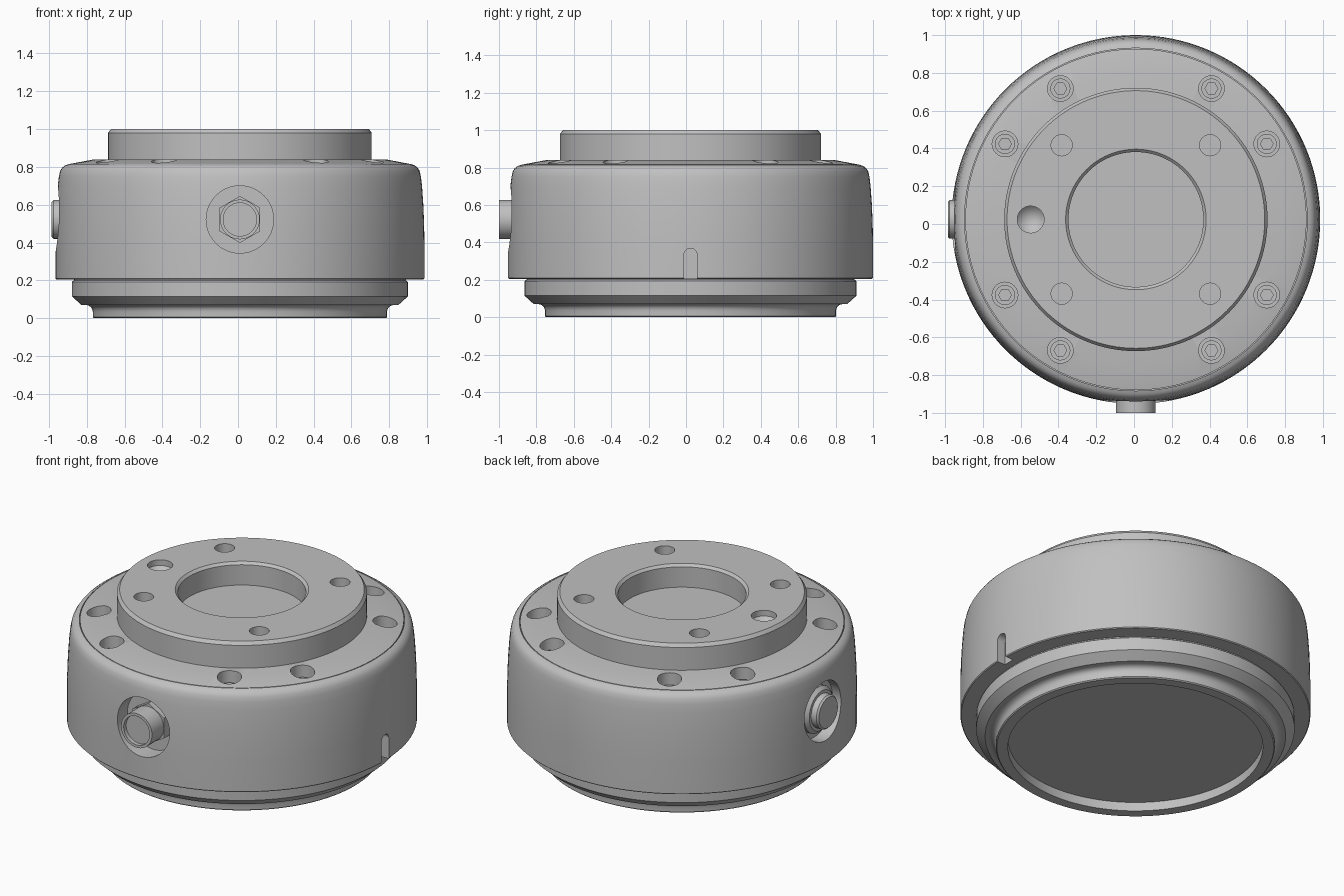
import bpy, bmesh
from math import pi, radians
from mathutils import Matrix, Vector

cube = bpy.data.objects.get("Cube")
if cube:
    bpy.data.objects.remove(cube, do_unlink=True)

CX, CY = 0.01, 0.024          # main axis of the device
PORT_Z = 0.522

metal = bpy.data.materials.new("satin grey metal")
metal.use_nodes = True
GREY = (0.53, 0.53, 0.53, 1)
metal.diffuse_color = GREY
metal.node_tree.nodes["Principled BSDF"].inputs["Base Color"].default_value = GREY


def make_object(name, bm):
    bmesh.ops.recalc_face_normals(bm, faces=bm.faces)
    mesh = bpy.data.meshes.new(name)
    bm.to_mesh(mesh)
    bm.free()
    mesh.materials.append(metal)
    ob = bpy.data.objects.new(name, mesh)
    bpy.context.collection.objects.link(ob)
    return ob


def lathe(name, profile, matrix=None, steps=128):
    """Revolve (radius, height) points about z, then place with a matrix."""
    bm = bmesh.new()
    verts = [bm.verts.new((r, 0, z)) for r, z in profile]
    edges = [bm.edges.new(pair) for pair in zip(verts, verts[1:])]
    bmesh.ops.spin(bm, geom=verts + edges, axis=(0, 0, 1), cent=(0, 0, 0),
                   angle=2 * pi, steps=steps, use_merge=True)
    bmesh.ops.remove_doubles(bm, verts=bm.verts, dist=1e-5)
    bmesh.ops.transform(bm, matrix=matrix or Matrix.Translation((CX, CY, 0)), verts=bm.verts)
    return make_object(name, bm)


def rod(name, r, z0, z1, matrix, sides=32):
    return lathe(name, [(0, z0), (r, z0), (r, z1), (0, z1)], matrix, sides)


def at(x, y):
    return Matrix.Translation((CX + x, CY + y, 0))


def cut(target, cutters):
    """Subtract the cutters, bake the result and remove them."""
    for c in cutters:
        c.hide_render = True
        mod = target.modifiers.new("cut", 'BOOLEAN')
        mod.operation, mod.solver, mod.object = 'DIFFERENCE', 'EXACT', c
    bpy.context.view_layer.update()
    deps = bpy.context.evaluated_depsgraph_get()
    baked = bpy.data.meshes.new_from_object(target.evaluated_get(deps))
    target.modifiers.clear()
    target.data = baked
    for c in cutters:
        bpy.data.objects.remove(c, do_unlink=True)


# Outward-pointing frames for the side ports: local z runs radially outwards
front_port = Matrix.Translation((CX, CY, PORT_Z)) @ Matrix.Rotation(pi / 2, 4, 'X')
side_port = Matrix.Translation((CX, CY, PORT_Z)) @ Matrix.Rotation(-pi / 2, 4, 'Y')

# Stepped base with a recessed underside
lathe("base_ring", [(0, 0.054), (0.711, 0.054), (0.711, 0), (0.772, 0), (0.778, 0.006),
                    (0.778, 0.035), (0.781, 0.048), (0.788, 0.059), (0.8, 0.067),
                    (0.815, 0.07), (0.838, 0.07), (0.888, 0.115), (0.888, 0.192),
                    (0.878, 0.2), (0.878, 0.22), (0, 0.22)])

# Main housing with a rounded shoulder
housing = lathe("housing", [(0, 0.205), (0.971, 0.205), (0.976, 0.21), (0.976, 0.4),
                            (0.974, 0.5), (0.97, 0.6), (0.963, 0.7), (0.957, 0.75),
                            (0.95, 0.78), (0.939, 0.797), (0.924, 0.808), (0.907, 0.814),
                            (0.907, 0.74), (0, 0.74)])
notch_frame = Matrix.Translation((CX, CY, 0.333)) @ Matrix.Rotation(pi / 2, 4, 'Y')
notch_round = rod("notch_cutter", 0.035, 0.92, 1.1, notch_frame)
bm = bmesh.new()
bmesh.ops.create_cube(bm, size=1, matrix=Matrix.LocRotScale(
    Vector((CX + 1.01, CY, 0.233)), None, Vector((0.18, 0.07, 0.2))))
notch_slot = make_object("notch_slot_cutter", bm)
cut(housing, [rod("port_cutter", 0.178, 0.86, 1.1, front_port, 64),
              rod("port_cutter", 0.178, 0.9, 1.1, side_port, 64),
              notch_round, notch_slot])

# Gently sloped lid with eight counterbored screws
lid = lathe("lid", [(0, 0.74), (0.903, 0.74), (0.903, 0.815), (0.77, 0.84), (0, 0.84)])
screw_spots = [(sx * a, sy * b) for a, b in ((0.4, 0.693), (0.693, 0.4))
               for sx in (-1, 1) for sy in (-1, 1)]
cut(lid, [rod("bore_cutter", 0.068, 0.755, 0.9, at(*p)) for p in screw_spots])
for i, p in enumerate(screw_spots):
    head = rod(f"screw_{i + 1}", 0.053, 0.75, 0.773, at(*p))
    cut(head, [rod("socket_cutter", 0.034, 0.76, 0.85, at(*p), 6)])

# Raised output flange with central bore, four bolt holes and a countersunk hole
flange = lathe("output_flange", [(0, 0.835), (0.697, 0.835), (0.697, 0.98), (0.682, 1.0),
                                 (0.372, 1.0), (0.357, 0.985), (0.357, 0.86), (0, 0.86)])
holes = [rod("hole_cutter", 0.056, 0.87, 1.1, at(sx * 0.393, sy * 0.393))
         for sx in (-1, 1) for sy in (-1, 1)]
holes.append(lathe("pin_hole_cutter", [(0, 0.89), (0.071, 0.965), (0.071, 1.1), (0, 1.1)],
                   at(-0.557, 0), 32))
cut(flange, holes)

# Front connector: hex nut and open sleeve
rod("connector_nut", 0.124, 0.85, 0.91, front_port @ Matrix.Rotation(pi / 2, 4, 'Z'), 6)
lathe("connector_sleeve", [(0, 0.85), (0.105, 0.85), (0.105, 1.024), (0.088, 1.024),
                           (0.088, 1.0), (0, 1.0)], front_port, 48)

# Side plug: tapered collar and button
lathe("plug_collar", [(0, 0.89), (0.14, 0.89), (0.14, 0.93), (0.12, 0.95), (0, 0.95)],
      side_port, 48)
lathe("plug_button", [(0, 0.94), (0.102, 0.94), (0.102, 0.986), (0.092, 0.996), (0, 0.996)],
      side_port, 48)

# Smooth shading with crisp machined edges
bpy.ops.object.select_all(action='DESELECT')
for ob in bpy.context.collection.objects:
    if ob.type == 'MESH' and metal.name in ob.data.materials:
        ob.select_set(True)
        bpy.context.view_layer.objects.active = ob
bpy.ops.object.shade_smooth_by_angle(angle=radians(25))
